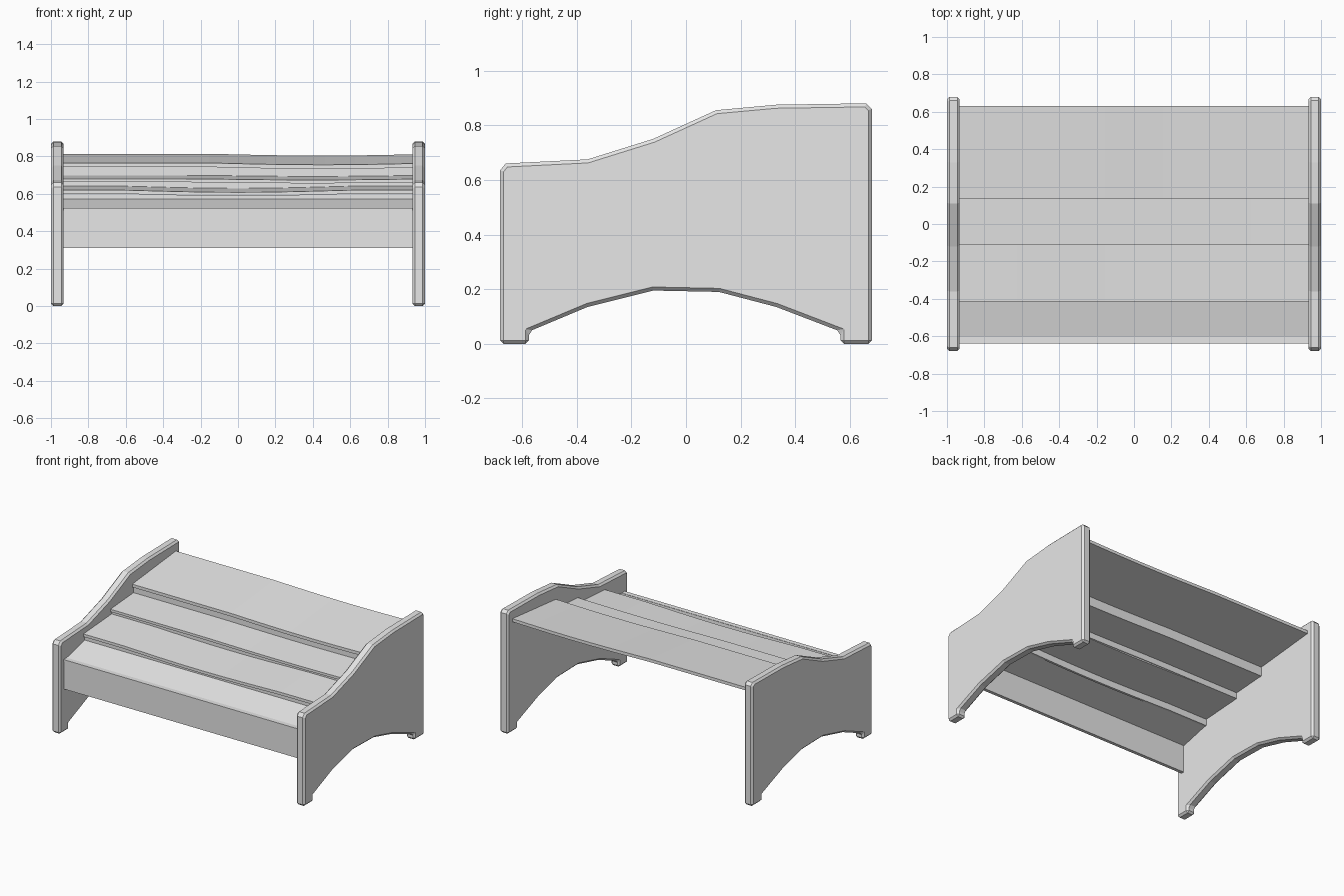
import bpy, bmesh, math

cube = bpy.data.objects.get("Cube")
if cube:
    bpy.data.objects.remove(cube, do_unlink=True)

grey = bpy.data.materials.new("light grey")
grey.use_nodes = True
grey.diffuse_color = (0.8, 0.8, 0.8, 1)
grey.node_tree.nodes["Principled BSDF"].inputs["Base Color"].default_value = (0.8, 0.8, 0.8, 1)


def extrude_x(name, outline, x0, x1, steps=1, sag=0, sag_at=0):
    """Extrude a (y, z) outline along x, with an optional gentle sag."""
    bm = bmesh.new()
    rings = []
    for i in range(steps + 1):
        x = x0 + (x1 - x0) * i / steps
        dip = sag * max(0, math.cos((x - sag_at) * math.pi / 1.2)) if abs(x - sag_at) < 0.6 else 0
        rings.append([bm.verts.new((x, y, z - dip)) for y, z in outline])
    n = len(outline)
    for a, b in zip(rings, rings[1:]):
        for k in range(n):
            bm.faces.new((a[k], a[(k + 1) % n], b[(k + 1) % n], b[k]))
    bm.faces.new(rings[0])
    bm.faces.new(rings[-1])
    bmesh.ops.recalc_face_normals(bm, faces=bm.faces)
    mesh = bpy.data.meshes.new(name)
    bm.to_mesh(mesh)
    bm.free()
    mesh.materials.append(grey)
    obj = bpy.data.objects.new(name, mesh)
    bpy.context.collection.objects.link(obj)
    return obj


# Side panels: stepped top, arched underside, chamfered rim
panel = [(-.68, 0), (-.575, 0), (-.575, .045), (-.36, .135), (-.12, .195),
         (.12, .19), (.33, .135), (.565, .045), (.565, 0), (.68, 0),
         (.68, .86), (.66, .88), (.33, .875), (.11, .855), (-.12, .75),
         (-.36, .675), (-.66, .66), (-.68, .635)]
for name, x0 in (("left_panel", .932), ("right_panel", -1)):
    side = extrude_x(name, panel, x0, x0 + .068)
    rim = side.modifiers.new("rim", 'BEVEL')
    rim.width = .013
    rim.segments = 1
    rim.limit_method = 'ANGLE'
    rim.angle_limit = math.radians(60)

INNER = .935

# Front board with a thin top lip
extrude_x("front_board", [(-.635, .31), (-.612, .31), (-.612, .512), (-.635, .512)], -INNER, INNER)
extrude_x("front_lip", [(-.64, .51), (-.605, .51), (-.605, .523), (-.64, .523)], -INNER, INNER)

# Sloping planks: front y, front z, back y, back z, thickness, sag, sag centre
planks = [("lower_plank", -.61, .52, -.385, .575, .015, 0, 0),
          ("second_plank", -.415, .62, -.085, .642, .02, .012, 0),
          ("third_plank", -.11, .68, .165, .70, .018, .006, .4),
          ("top_plank", .137, .765, .63, .814, .022, .01, .45)]
for name, y0, z0, y1, z1, t, sag, at in planks:
    extrude_x(name, [(y0, z0 - t), (y1, z1 - t), (y1, z1), (y0, z0)],
              -INNER, INNER, 12, sag, at)

# Risers tucked just behind each plank's front edge
for name, low, high in zip(("lower_riser", "middle_riser", "upper_riser"), planks, planks[1:]):
    y, top, bottom = high[1] + .014, high[2] - high[5] / 2, low[4] - .02
    extrude_x(name, [(y, bottom), (y + .016, bottom), (y + .016, top), (y, top)],
              -INNER, INNER, 12, high[6], high[7])
